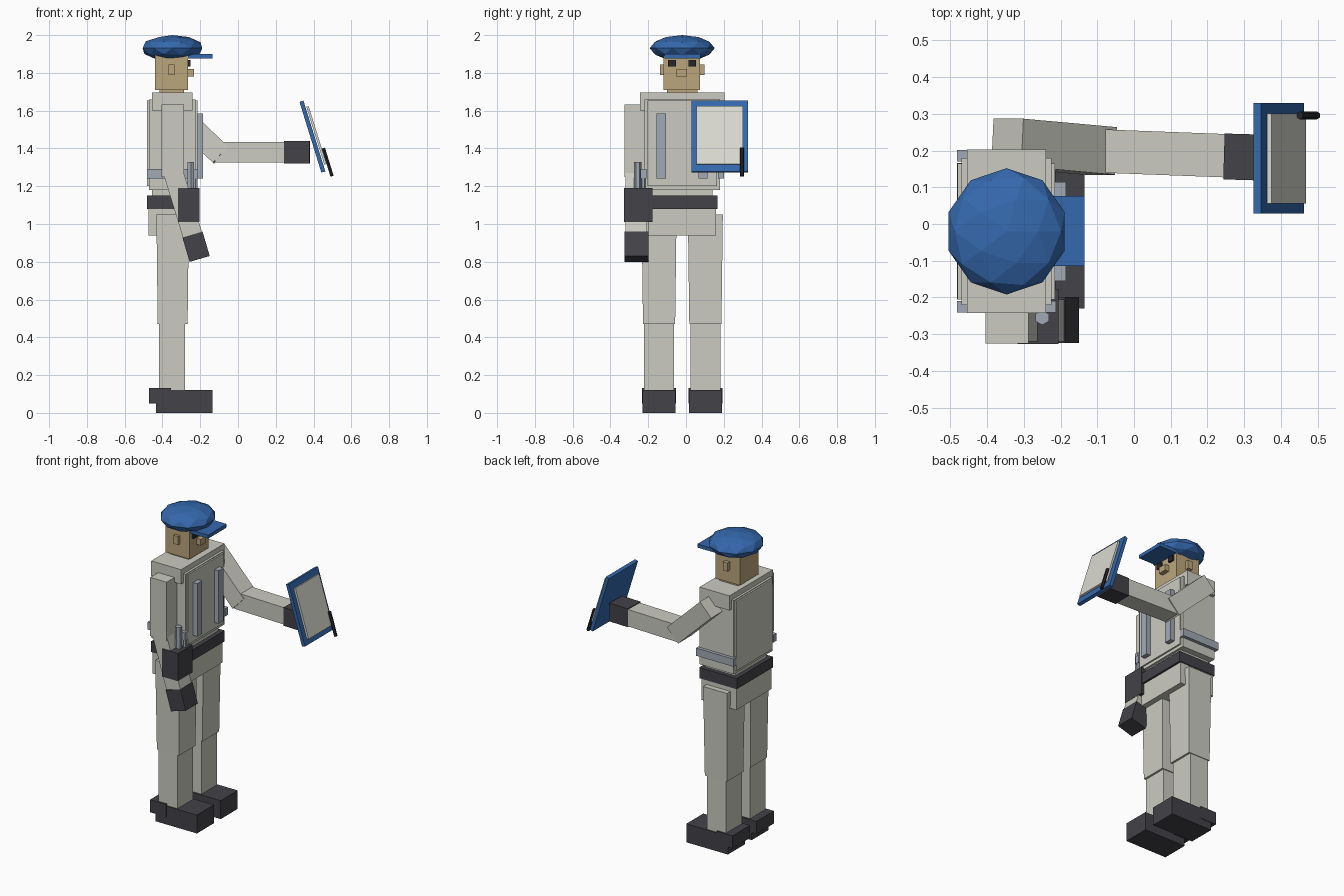
import bpy, bmesh
from mathutils import Vector, Matrix

if "Cube" in bpy.data.objects:
    bpy.data.objects.remove(bpy.data.objects["Cube"])

MID = -0.02   # body's symmetry plane in y; the figure faces +x


def mat(name, c):
    m = bpy.data.materials.new(name)
    m.diffuse_color = (*c, 1)
    m.use_nodes = True
    m.node_tree.nodes["Principled BSDF"].inputs["Base Color"].default_value = m.diffuse_color
    return m


CLOTH = mat("cloth", (0.60, 0.60, 0.54))
DARK = mat("dark", (0.055, 0.055, 0.065))
BLUE = mat("blue", (0.035, 0.14, 0.42))
SKIN = mat("skin", (0.50, 0.38, 0.20))
STEEL = mat("steel", (0.36, 0.40, 0.46))
PAPER = mat("paper", (0.70, 0.70, 0.64))
BLACK = mat("black", (0.02, 0.02, 0.025))


def finish(bm, name, m):
    me = bpy.data.meshes.new(name)
    bm.to_mesh(me)
    bm.free()
    ob = bpy.data.objects.new(name, me)
    bpy.context.collection.objects.link(ob)
    me.materials.append(m)
    return ob


def box(name, x, y, z, m, taper=1.0):
    """Box from ranges; taper scales the bottom face."""
    bm = bmesh.new()
    bmesh.ops.create_cube(bm, size=1)
    c = [(r[0] + r[1]) / 2 for r in (x, y, z)]
    s = [r[1] - r[0] for r in (x, y, z)]
    for v in bm.verts:
        k = taper if v.co.z < 0 else 1
        v.co = Vector((c[0] + v.co.x * s[0] * k, c[1] + v.co.y * s[1] * k, c[2] + v.co.z * s[2]))
    return finish(bm, name, m)


def pair(name, x, y, z, m, taper=1.0):
    """Left and right copies, y measured outward from the mid plane."""
    box(name + "_left", x, (MID + y[0], MID + y[1]), z, m, taper)
    box(name + "_right", x, (MID - y[1], MID - y[0]), z, m, taper)


def bar(name, a, b, width, depth, m, sides=4):
    """Straight bar from a to b; depth runs along y."""
    a, b = Vector(a), Vector(b)
    w = (b - a).normalized()
    u = Vector((0, 1, 0)).cross(w).normalized()
    v = w.cross(u)
    rot = Matrix((u, v, w)).transposed().to_4x4()
    bm = bmesh.new()
    if sides == 4:
        bmesh.ops.create_cube(bm, size=1)
    else:
        bmesh.ops.create_cone(bm, cap_ends=True, segments=sides, radius1=0.5, radius2=0.5, depth=1)
    bm.transform(Matrix.Translation((a + b) / 2) @ rot @ Matrix.Diagonal((width, depth, (b - a).length, 1)))
    return finish(bm, name, m)


# Legs and boots
pair("boot", (-0.435, -0.135), (0.035, 0.21), (0, 0.12), DARK)
pair("boot_heel", (-0.47, -0.355), (0.032, 0.213), (0.05, 0.132), DARK)
pair("shin", (-0.418, -0.28), (0.043, 0.203), (0.1, 0.48), CLOTH)
pair("thigh", (-0.432, -0.26), (0.03, 0.215), (0.47, 1.05), CLOTH, 0.92)

# Hips, belt and waist
box("hips", (-0.475, -0.225), (-0.2, 0.16), (0.94, 1.09), CLOTH)
box("belt", (-0.482, -0.212), (-0.206, 0.166), (1.08, 1.15), DARK)
box("waist", (-0.455, -0.24), (-0.18, 0.14), (1.14, 1.19), CLOTH)

# Torso, shoulder yoke and vest panels
box("torso", (-0.47, -0.225), (-0.22, 0.18), (1.18, 1.66), CLOTH)
box("vest_panel", (-0.481, -0.215), (-0.205, 0.165), (1.2, 1.655), CLOTH)
box("shoulder_yoke", (-0.455, -0.24), (-0.243, 0.203), (1.6, 1.695), CLOTH)
pair("side_stripe", (-0.482, -0.212), (0.19, 0.221), (1.24, 1.29), STEEL)
pair("chest_stripe", (-0.22, -0.185), (0.085, 0.135), (1.24, 1.585), STEEL)

# Head
box("neck", (-0.415, -0.285), (-0.1, 0.06), (1.68, 1.72), SKIN)
box("head", (-0.44, -0.264), (-0.12, 0.074), (1.71, 1.9), SKIN)
pair("ear", (-0.368, -0.335), (0.09, 0.118), (1.79, 1.845), SKIN)
box("nose", (-0.27, -0.234), (-0.05, 0.006), (1.78, 1.82), SKIN)
pair("eye", (-0.27, -0.252), (0.034, 0.074), (1.835, 1.868), BLACK)

# Cap with visor
bm = bmesh.new()
bmesh.ops.create_icosphere(bm, subdivisions=2, radius=1)
bm.transform(Matrix.Translation((-0.347, MID, 1.931)) @ Matrix.Diagonal((0.166, 0.172, 0.069, 1)))
finish(bm, "cap", BLUE)
box("cap_visor", (-0.3, -0.135), (-0.114, 0.076), (1.876, 1.899), BLUE)

# Right arm hanging down
box("right_upper_arm", (-0.405, -0.287), (-0.325, -0.2), (1.25, 1.632), CLOTH)
bar("right_forearm", (-0.348, 1.0 * -0.263, 1.29), (-0.24, -0.263, 0.94), 0.105, 0.115, CLOTH)
bar("right_hand", (-0.241, -0.262, 0.944), (-0.203, -0.262, 0.815), 0.111, 0.125, DARK)

# Holster with its tools
box("holster", (-0.318, -0.205), (-0.327, -0.177), (1.01, 1.19), DARK)
bar("holster_tool_large", (-0.25, -0.255, 1.1), (-0.25, -0.255, 1.328), 0.042, 0.04, STEEL, 6)
bar("holster_tool_small", (-0.225, -0.226, 1.1), (-0.225, -0.226, 1.29), 0.024, 0.024, STEEL, 6)
bar("holster_tool_flat", (-0.265, -0.22, 1.1), (-0.265, -0.22, 1.22), 0.03, 0.04, STEEL)

# Left arm reaching forward
bar("left_upper_arm", (-0.345, 0.222, 1.608), (-0.09, 0.199, 1.365), 0.118, 0.13, CLOTH)
bar("left_forearm", (-0.12, 0.2, 1.38), (0.25, 0.186, 1.38), 0.11, 0.118, CLOTH)
bar("left_hand", (0.245, 0.184, 1.38), (0.38, 0.18, 1.38), 0.12, 0.125, DARK)

# Clipboard, paper and pen
bar("clipboard", (0.336, 0.179, 1.650), (0.452, 0.179, 1.275), 0.022, 0.3, BLUE)
bar("paper_sheet", (0.368, 0.179, 1.622), (0.463, 0.179, 1.316), 0.013, 0.245, PAPER)
bar("pen", (0.452, 0.296, 1.402), (0.498, 0.296, 1.253), 0.02, 0.022, BLACK, 6)
